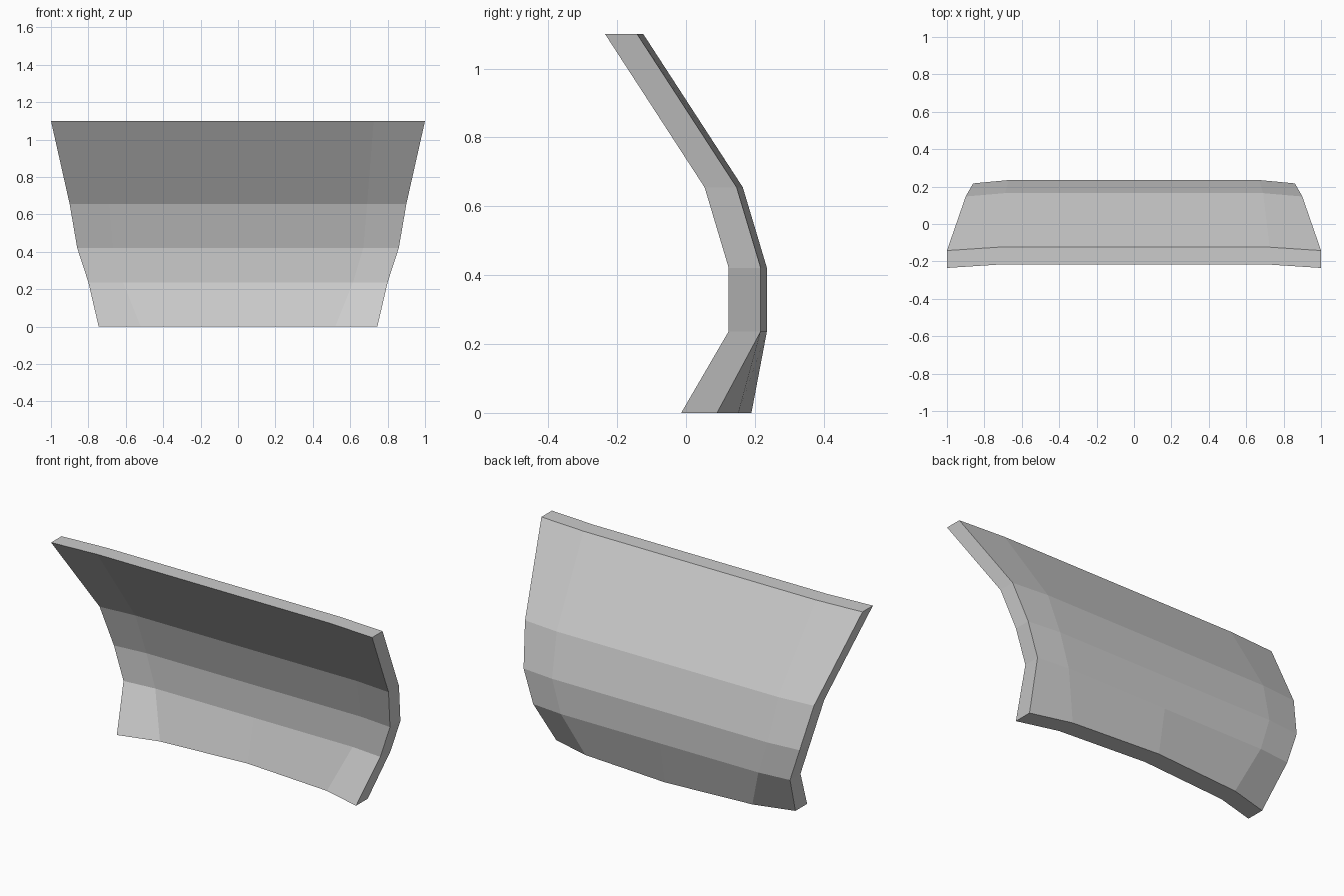
import bpy
import bmesh

cube = bpy.data.objects.get("Cube")
if cube:
    bpy.data.objects.remove(cube, do_unlink=True)

grey = bpy.data.materials.new("plain_grey")
grey.use_nodes = True
color = (0.6, 0.6, 0.6, 1)
grey.diffuse_color = color
grey.node_tree.nodes["Principled BSDF"].inputs["Base Color"].default_value = color

# Rows from bottom to top: height, half width, width of the flat middle,
# back y at the edge, at the bend and at the centre, thickness
rows = [
    (0.00, 0.745, 0.52, 0.09, 0.152, 0.19, 0.104),
    (0.237, 0.80, 0.615, 0.217, 0.235, 0.235, 0.093),
    (0.421, 0.86, 0.67, 0.217, 0.235, 0.235, 0.093),
    (0.655, 0.90, 0.69, 0.147, 0.165, 0.165, 0.093),
    (1.10, 1.00, 0.725, -0.142, -0.124, -0.124, 0.093),
]

# Curved panel: a front and a back sheet joined by a rim
bm = bmesh.new()
front, back = [], []
for z, edge, bend, y_edge, y_bend, y_mid, thick in rows:
    points = [(-edge, y_edge), (-bend, y_bend), (0, y_mid), (bend, y_bend), (edge, y_edge)]
    back.append([bm.verts.new((x, y, z)) for x, y in points])
    front.append([bm.verts.new((x, y - thick, z)) for x, y in points])

for sheet in (front, back):
    for low, high in zip(sheet, sheet[1:]):
        for i in range(len(low) - 1):
            bm.faces.new((low[i], low[i + 1], high[i + 1], high[i]))


def outline(sheet):
    """Vertices around the border of a sheet, in order."""
    right = [row[-1] for row in sheet[1:-1]]
    left = [row[0] for row in sheet[-2:0:-1]]
    return sheet[0] + right + sheet[-1][::-1] + left


f, b = outline(front), outline(back)
for i in range(len(f)):
    j = (i + 1) % len(f)
    bm.faces.new((f[i], f[j], b[j], b[i]))
bmesh.ops.recalc_face_normals(bm, faces=bm.faces)

mesh = bpy.data.meshes.new("curved_panel")
bm.to_mesh(mesh)
bm.free()
mesh.materials.append(grey)
panel = bpy.data.objects.new("curved_panel", mesh)
bpy.context.collection.objects.link(panel)
